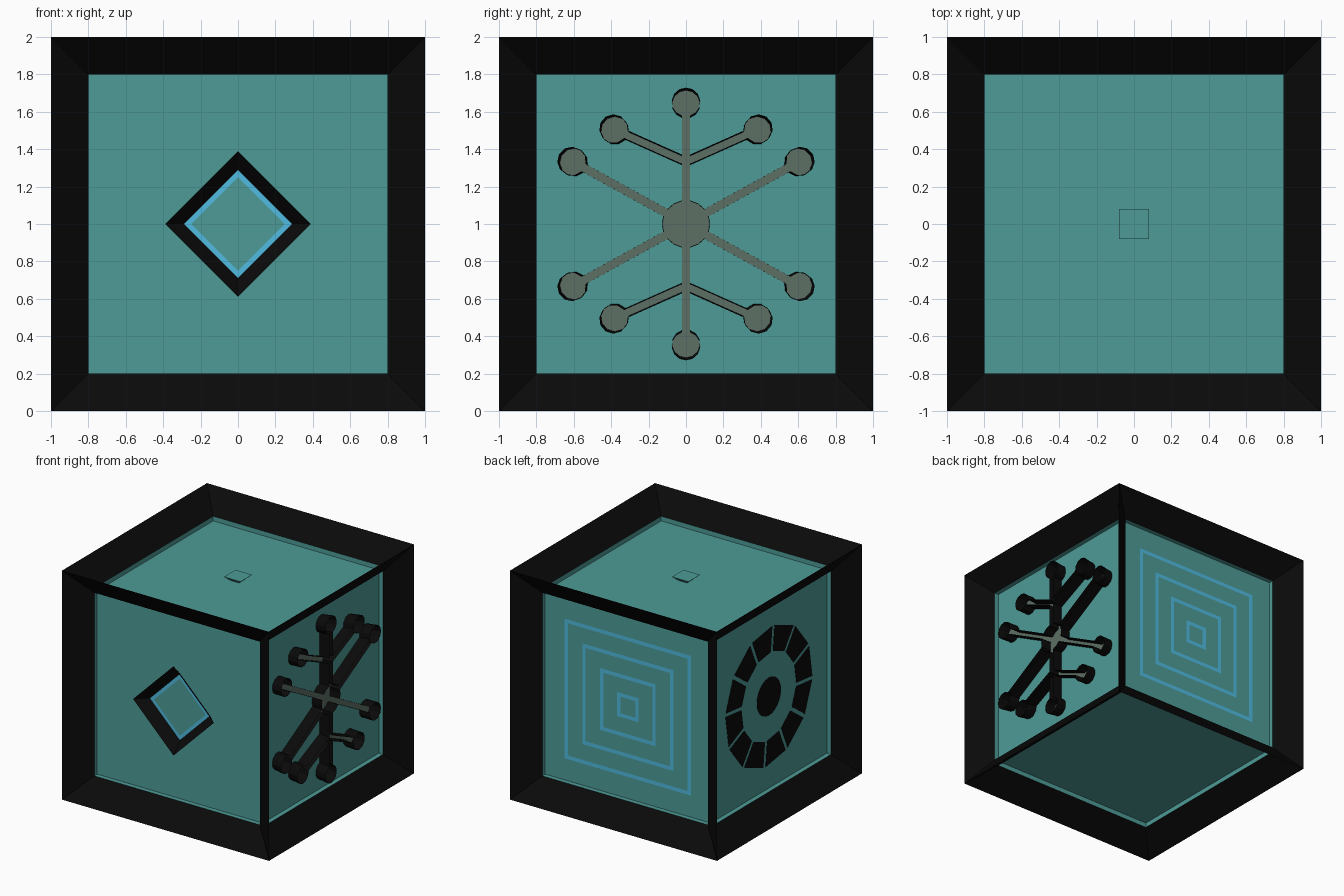
import bpy, bmesh
from math import sin, cos, pi, atan2, asin, radians
from mathutils import Vector

if "Cube" in bpy.data.objects:
    bpy.data.objects.remove(bpy.data.objects["Cube"])


def material(name, rgb):
    m = bpy.data.materials.new(name)
    m.diffuse_color = (*rgb, 1)
    m.use_nodes = True
    m.node_tree.nodes["Principled BSDF"].inputs["Base Color"].default_value = m.diffuse_color
    return m


BLACK = material("black", (0.003, 0.003, 0.003))
TEAL = material("teal", (0.075, 0.33, 0.31))
BLUE = material("blue", (0.08, 0.5, 0.75))
GREY = material("grey_green", (0.11, 0.16, 0.13))
PANEL = 0.8      # distance of each recessed panel from the cube centre
FLUSH = 0.803    # flat inlays sit just proud of the panel

# u runs right and v up on each side, d is the distance out from the centre
SIDES = {
    "front": lambda u, v, d: Vector((u, -d, 1 + v)),
    "right": lambda u, v, d: Vector((d, u, 1 + v)),
    "back": lambda u, v, d: Vector((-u, d, 1 + v)),
    "left": lambda u, v, d: Vector((-d, -u, 1 + v)),
    "top": lambda u, v, d: Vector((u, v, 1 + d)),
}


def finish(bm, name, mats):
    me = bpy.data.meshes.new(name)
    bm.to_mesh(me)
    bm.free()
    for m in mats:
        me.materials.append(m)
    ob = bpy.data.objects.new(name, me)
    bpy.context.collection.objects.link(ob)
    return ob


def loft(name, side, rings, mat, cap=None):
    """Bridge closed (outline, depth) rings; cap = (ring index, material)."""
    bm = bmesh.new()
    loops = [[bm.verts.new(SIDES[side](u, v, d)) for u, v in pts] for pts, d in rings]
    for a, b in zip(loops, loops[1:]):
        n = len(a)
        for i in range(n):
            j = (i + 1) % n
            bm.faces.new((a[i], a[j], b[j], b[i]))
    mats = [mat]
    if cap:
        bm.faces.new(loops[cap[0]]).material_index = 1
        mats.append(cap[1])
    return finish(bm, name, mats)


def ngon(n, r, start=0.0):
    return [(r * cos(start + 2 * pi * i / n), r * sin(start + 2 * pi * i / n)) for i in range(n)]


def square(h):
    return [(-h, -h), (h, -h), (h, h), (-h, h)]


# Cube body: every face inset and pushed in, leaving sharp fins on the edges
bm = bmesh.new()
bmesh.ops.create_cube(bm, size=2)
bmesh.ops.translate(bm, verts=bm.verts, vec=(0, 0, 1))
rims = bmesh.ops.inset_individual(bm, faces=bm.faces[:], thickness=0.225, depth=PANEL - 1)["faces"]
rims = set(rims)
for f in bm.faces:
    centre = f.calc_center_median() - Vector((0, 0, 1))
    f.material_index = 1 if sum(abs(c) > 0.01 for c in centre) == 1 else 0
finish(bm, "cube_body", [BLACK, TEAL])

# Front: flared diamond collar with a blue border inside
loft("diamond_collar", "front", [(ngon(4, 0.29), PANEL), (ngon(4, 0.39), 0.89)], BLACK)
loft("diamond_border", "front", [(ngon(4, 0.29), FLUSH), (ngon(4, 0.25), FLUSH)], BLUE)

# Back: concentric blue square bands
for i, h in enumerate((0.105, 0.27, 0.44, 0.61)):
    loft(f"square_band_{i + 1}", "back", [(square(h), FLUSH), (square(h - 0.033), FLUSH)], BLUE)

# Left: black hub disc and a ring of twelve segments
loft("wheel_hub", "left", [(ngon(24, 0.165), PANEL), (ngon(24, 0.165), FLUSH)], BLACK, (1, BLACK))
for i in range(12):
    mid = radians(30 * i + 15 - 6)
    seg = []
    for r, signs in ((0.38, (-1, 1)), (0.60, (1, -1))):
        for s in signs:
            a = mid + s * (pi / 12 - asin(0.016 / r))
            seg.append((r * cos(a), r * sin(a)))
    loft(f"wheel_segment_{i + 1}", "left", [(seg, PANEL), (seg, FLUSH)], BLACK, (1, BLACK))

# Right: branching star channel, one quadrant mirrored into a full outline
W, BULB, HUB = 0.022, 0.075, 0.125


def bulb_arc(cu, cv, a0, a1, n=10):
    """Clockwise arc of a bulb end."""
    return [(cu + BULB * cos(a0 + (a1 - a0) * i / n),
             cv + BULB * sin(a0 + (a1 - a0) * i / n)) for i in range(n + 1)]


def arm_end(cu, cv, direction):
    neck = pi - asin(W / BULB)
    return bulb_arc(cu, cv, direction + neck, direction - neck)


def hub_arc(a0, a1, n):
    return [(HUB * cos(a0 + (a1 - a0) * i / n), HUB * sin(a0 + (a1 - a0) * i / n)) for i in range(n + 1)]


spoke = atan2(0.33, 0.6)
half = asin(W / HUB)
quarter = (bulb_arc(0, 0.64, pi / 2, -pi / 2 + asin(W / BULB), 6)
           + [(W, 0.364)] + arm_end(0.38, 0.5, atan2(0.17, 0.38)) + [(W, 0.316)]
           + hub_arc(pi / 2 - half, spoke + half, 2)
           + arm_end(0.60, 0.33, spoke)
           + hub_arc(spoke - half, 0, 2))
lower = [(u, -v) for u, v in reversed(quarter)][1:]
right_half = quarter + lower
outline = right_half + [(-u, v) for u, v in reversed(right_half)][1:-1]
flared = [(u * 1.02, v * 1.02) for u, v in outline]
loft("star_channel", "right", [(outline, FLUSH), (flared, 0.9)], BLACK, (0, GREY))

# Top: small undercut square button
loft("top_button", "top", [(square(0.035), PANEL), (square(0.08), 0.84)], TEAL, (1, TEAL))
